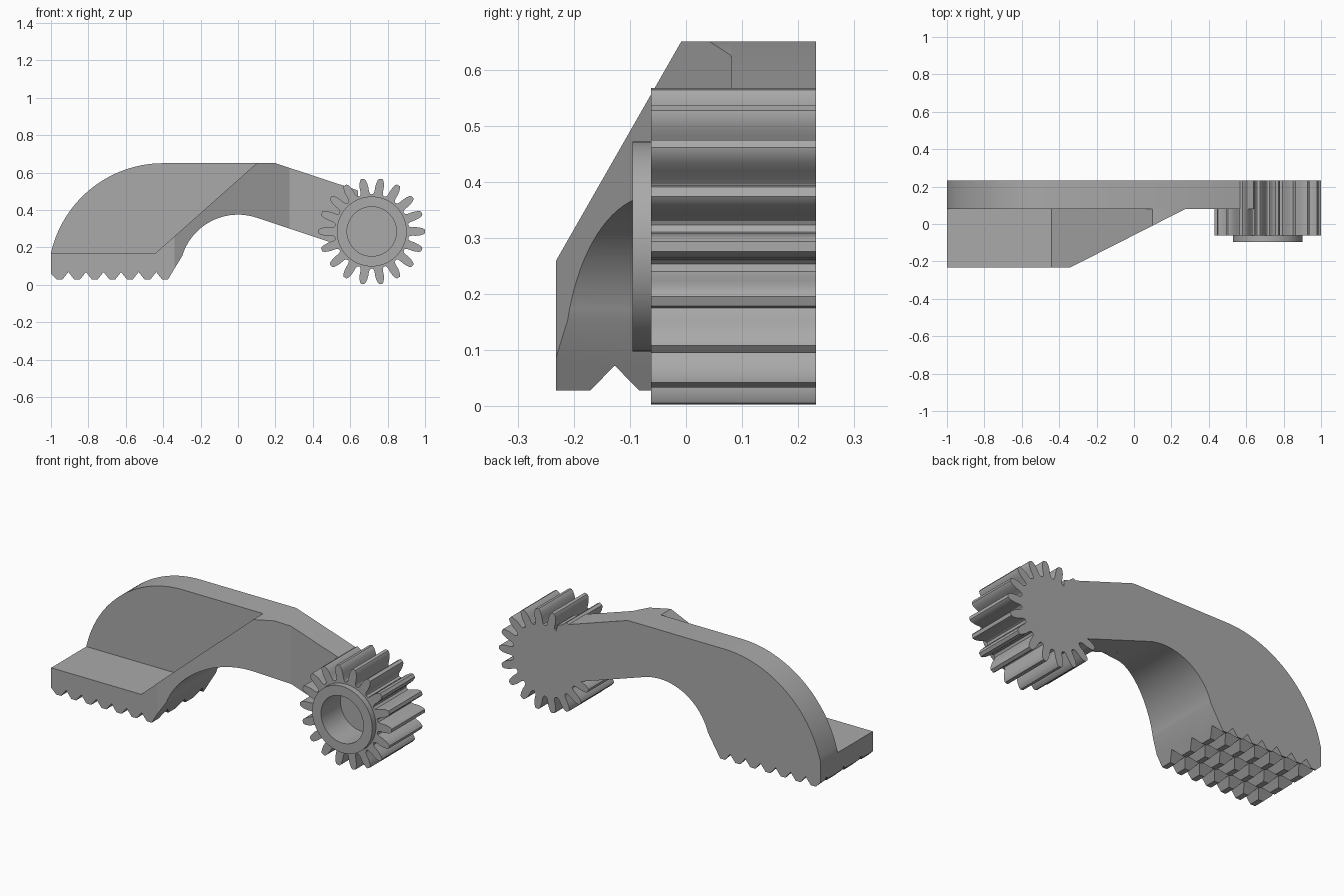
import bpy, bmesh
from math import sin, cos, radians
from mathutils import Vector

cube = bpy.data.objects.get("Cube")
if cube:
    bpy.data.objects.remove(cube)

GREY = (0.4, 0.4, 0.4, 1)
mat = bpy.data.materials.new("plain grey")
mat.use_nodes = True
mat.diffuse_color = GREY
mat.node_tree.nodes["Principled BSDF"].inputs["Base Color"].default_value = GREY

FRONT, MID, BACK = -0.232, 0.08, 0.232
GEAR_X, GEAR_Z, TEETH = 0.715, 0.285, 18


def arc(cx, cz, r, a0, a1, n):
    """Points on a circle in the xz plane, angles in degrees."""
    angles = [radians(a0 + (a1 - a0) * i / n) for i in range(n + 1)]
    return [(cx + r * cos(a), cz + r * sin(a)) for a in angles]


def prism(name, points, y0, y1, cut=None):
    """Extrude an xz outline along y, optionally sliced by a plane."""
    bm = bmesh.new()
    face = bm.faces.new([bm.verts.new((x, y0, z)) for x, z in points])
    ext = bmesh.ops.extrude_face_region(bm, geom=[face], use_keep_orig=True)
    moved = [v for v in ext["geom"] if isinstance(v, bmesh.types.BMVert)]
    bmesh.ops.translate(bm, verts=moved, vec=(0, y1 - y0, 0))
    if cut:
        res = bmesh.ops.bisect_plane(bm, geom=bm.verts[:] + bm.edges[:] + bm.faces[:],
                                     plane_co=cut[0], plane_no=cut[1], clear_outer=True)
        edges = [e for e in res["geom_cut"] if isinstance(e, bmesh.types.BMEdge)]
        bmesh.ops.contextual_create(bm, geom=edges)
    bmesh.ops.recalc_face_normals(bm, faces=bm.faces[:])
    mesh = bpy.data.meshes.new(name)
    bm.to_mesh(mesh)
    bm.free()
    mesh.materials.append(mat)
    obj = bpy.data.objects.new(name, mesh)
    bpy.context.collection.objects.link(obj)
    return obj


def subtract(obj, cutter):
    mod = obj.modifiers.new("cut", 'BOOLEAN')
    mod.operation = 'DIFFERENCE'
    mod.solver = 'EXACT'
    mod.object = cutter
    cutter.hide_render = True
    cutter.hide_viewport = True


# Toothed sole, from the toe of the arch to the left end
sole = []
for i in range(7):
    x = -0.39 - i * 0.094
    sole += [(x + 0.015, 0.028), (x - 0.015, 0.028)]
    if i < 6:
        sole.append((x - 0.047, 0.068))
sole.append((-1, 0.058))

# Underside of the arch
arch = arc(0, 0.063, 0.312, 71.6, 163, 24)

# Full back arm reaching into the gear
crown = arc(-0.4, 0.035, 0.615, 167.3, 90, 28)
arm_outline = (crown + [(0.2, 0.65), (0.64, 0.505), (0.66, 0.3), (0.55, 0.209)]
               + arch + sole)
arm = prism("arm", arm_outline, MID, BACK)

# Front foot with sloped web, chamfered towards the gear
foot_outline = ([(-1, 0.17), (-0.44, 0.17), (0.1, 0.65), (0.2, 0.65), (0.3, 0.617),
                 (0.3, 0.292)] + arch + sole)
chamfer = ((-0.34, FRONT, 0), Vector((0.508, -1, 0)).normalized())
foot = prism("foot", foot_outline, FRONT, MID, chamfer)

# Lengthwise V grooves across the sole
for i, (y, target) in enumerate([(-0.127, foot), (0.026, foot), (0.18, arm)]):
    groove = prism("groove_cutter_%d" % i, [(-1.1, 0), (-0.2, 0), (-0.2, 0.072), (-1.1, 0.072)],
                   y - 0.072, y + 0.072)
    for v in groove.data.vertices:
        if v.co.z > 0.05:
            v.co.y = y + (0.0005 if v.co.y > y else -0.0005)
    subtract(target, groove)

# Gear with rounded teeth
tooth = [(0.198, 9), (0.203, 7.2), (0.216, 6), (0.24, 5.5), (0.26, 4.5), (0.276, 3.3), (0.285, 1.8)]
flank = [(r, -a) for r, a in tooth] + [(r, a) for r, a in reversed(tooth[1:])]
gear_outline = []
for i in range(TEETH):
    for r, a in flank:
        t = radians(i * 360 / TEETH + a)
        gear_outline.append((GEAR_X + r * cos(t), GEAR_Z + r * sin(t)))
gear = prism("gear", gear_outline, -0.062, BACK)

# Raised collar and blind bore
collar = prism("collar", arc(GEAR_X, GEAR_Z, 0.187, 0, 354, 59), -0.095, -0.03)
bore = prism("bore_cutter", arc(GEAR_X, GEAR_Z, 0.132, 0, 354, 59), -0.2, MID - 0.002)
subtract(gear, bore)
subtract(collar, bore)

# Smooth curved faces, keep edges sharp
bpy.ops.object.select_all(action='DESELECT')
for obj in (arm, foot, gear, collar):
    obj.select_set(True)
bpy.context.view_layer.objects.active = arm
bpy.ops.object.shade_smooth_by_angle(angle=radians(25))
